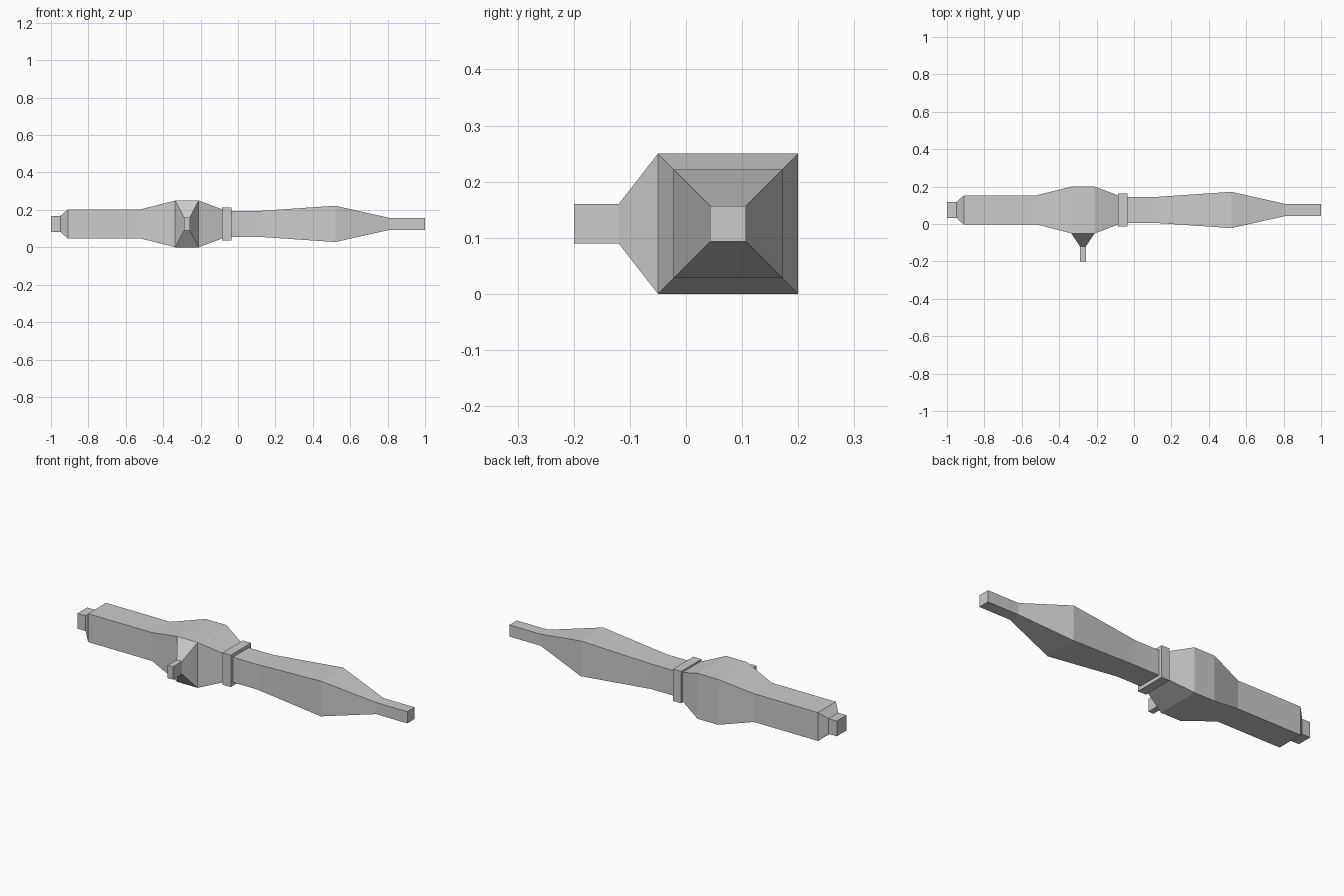
import bpy, bmesh
from mathutils import Vector

if "Cube" in bpy.data.objects:
    bpy.data.objects.remove(bpy.data.objects["Cube"])

CY, CZ = 0.075, 0.125   # long axis of the shaft

grey = bpy.data.materials.new("plain grey")
grey.diffuse_color = (0.6, 0.6, 0.6, 1)
grey.use_nodes = True
grey.node_tree.nodes["Principled BSDF"].inputs["Base Color"].default_value = grey.diffuse_color


def loft(name, rings):
    """Skin a list of four-cornered rings and cap both ends."""
    bm = bmesh.new()
    loops = [[bm.verts.new(p) for p in ring] for ring in rings]
    for a, b in zip(loops, loops[1:]):
        for i in range(4):
            j = (i + 1) % 4
            bm.faces.new((a[i], a[j], b[j], b[i]))
    bm.faces.new(loops[0])
    bm.faces.new(loops[-1])
    bmesh.ops.recalc_face_normals(bm, faces=bm.faces[:])
    mesh = bpy.data.meshes.new(name)
    bm.to_mesh(mesh)
    bm.free()
    mesh.materials.append(grey)
    obj = bpy.data.objects.new(name, mesh)
    bpy.context.collection.objects.link(obj)
    return obj


CORNERS = ((-1, -1), (1, -1), (1, 1), (-1, 1))


def shaft(name, profile):
    """Square-section part along x from (x, half width) pairs."""
    return loft(name, [[Vector((x, CY + a * h, CZ + b * h)) for a, b in CORNERS]
                       for x, h in profile])


# Rear grip with stepped end and square bulge
shaft("rear_grip", [(-1.0, 0.042), (-0.95, 0.042), (-0.91, 0.078), (-0.52, 0.078),
                    (-0.335, 0.125), (-0.21, 0.125), (-0.085, 0.078), (-0.06, 0.078)])

# Square band around the joint
shaft("collar", [(-0.085, 0.088), (-0.035, 0.088)])

# Forward section swelling and tapering to a thin tip
shaft("forward_shaft", [(-0.06, 0.069), (0.11, 0.069), (0.52, 0.097),
                        (0.81, 0.032), (1.0, 0.032)])

# Side peg tapering out of the bulge: (y, half x, half z)
loft("side_peg", [[Vector((-0.273 + a * hx, y, CZ + b * hz)) for a, b in CORNERS]
                  for y, hx, hz in [(-0.05, 0.0625, 0.125), (-0.12, 0.016, 0.035),
                                    (-0.2, 0.016, 0.035)]])
